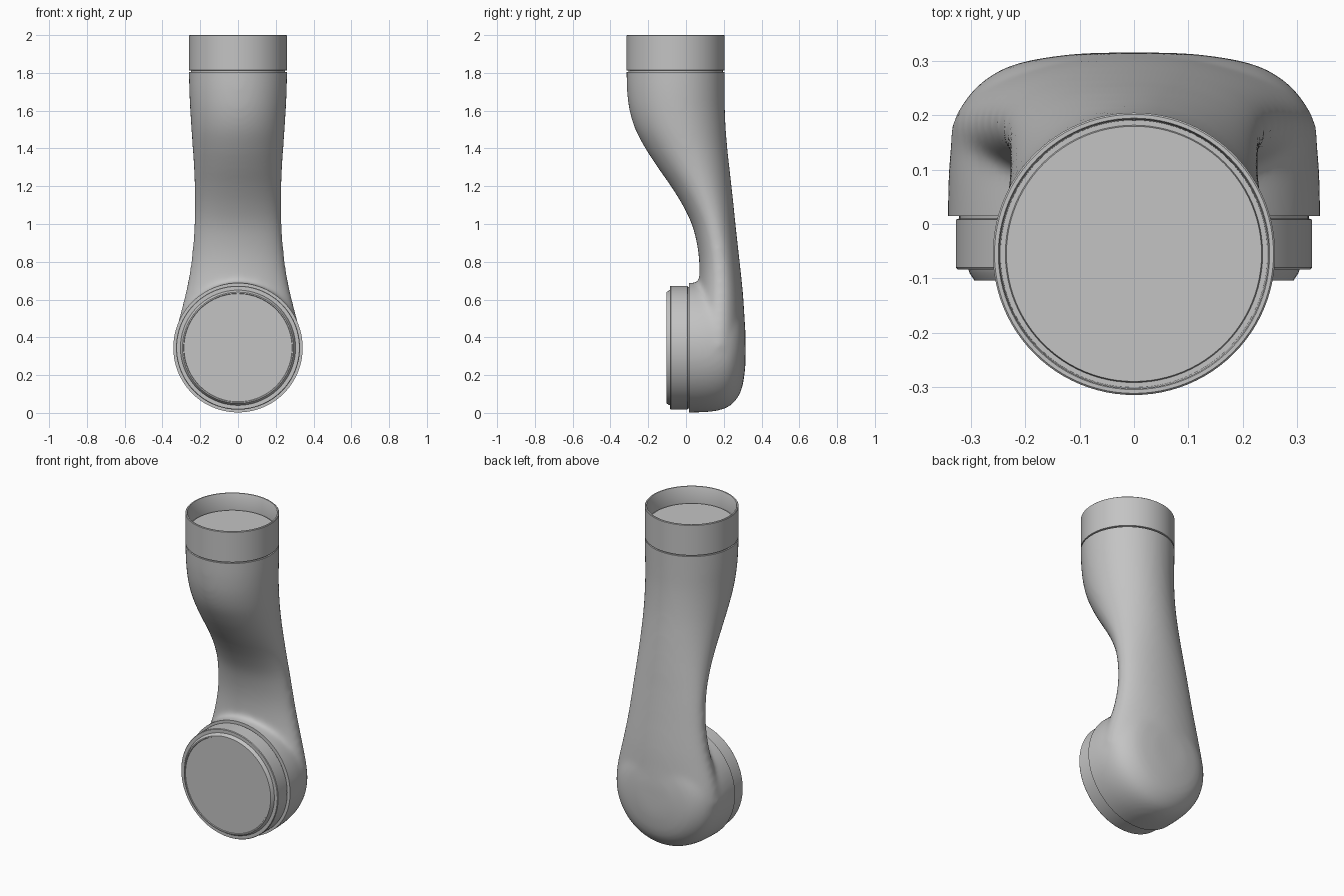
import bpy, bmesh, math
from mathutils import Vector, Matrix

cube = bpy.data.objects.get("Cube")
if cube:
    bpy.data.objects.remove(cube)

JOINT_Z = 0.345     # height of the round joint axis
COLLAR_Y = -0.055   # depth of the collar axis
SIDES = 96

grey = bpy.data.materials.new("satin_grey")
grey.use_nodes = True
GREY = (0.55, 0.55, 0.55, 1)
grey.diffuse_color = GREY
bsdf = next(n for n in grey.node_tree.nodes if n.type == "BSDF_PRINCIPLED")
bsdf.inputs["Base Color"].default_value = GREY


def skin(bm, rings):
    """Bridge a list of closed rings and cap both ends."""
    loops = [[bm.verts.new(p) for p in ring] for ring in rings]
    for a, b in zip(loops, loops[1:]):
        for i in range(len(a)):
            j = (i + 1) % len(a)
            bm.faces.new((a[i], a[j], b[j], b[i]))
    bm.faces.new(loops[0][::-1])
    bm.faces.new(loops[-1])


def angles():
    return [2 * math.pi * i / SIDES for i in range(SIDES)]


def lathe_y(bm, profile):
    """Revolve (radius, y) points around the joint axis."""
    skin(bm, [[(r * math.cos(a), y, JOINT_Z + r * math.sin(a)) for a in angles()]
              for r, y in profile])


def lathe_z(bm, profile):
    """Revolve (radius, z) points around the collar axis."""
    skin(bm, [[(r * math.cos(a), COLLAR_Y + r * math.sin(a), z) for a in angles()]
              for r, z in profile])


def smooth_path(points, steps=6):
    """Catmull-Rom interpolation through the points."""
    pts = [Vector(p) for p in points]
    pts = [pts[0] * 2 - pts[1]] + pts + [pts[-1] * 2 - pts[-2]]
    out = []
    for p0, p1, p2, p3 in zip(pts, pts[1:], pts[2:], pts[3:]):
        for k in range(steps):
            t = k / steps
            out.append(0.5 * (2 * p1 + (p2 - p0) * t
                              + (2 * p0 - 5 * p1 + 4 * p2 - p3) * t * t
                              + (3 * p1 - p0 - 3 * p2 + p3) * t ** 3))
    return out + [pts[-2]]


def shade(mesh):
    mesh.shade_smooth()
    mesh.set_sharp_from_angle(angle=math.radians(35))


def make(name, bm):
    bmesh.ops.recalc_face_normals(bm, faces=bm.faces[:])
    mesh = bpy.data.meshes.new(name)
    bm.to_mesh(mesh)
    bm.free()
    mesh.materials.append(grey)
    shade(mesh)
    obj = bpy.data.objects.new(name, mesh)
    bpy.context.collection.objects.link(obj)
    return obj


def add_box(bm, low, high):
    low, high = Vector(low), Vector(high)
    size = high - low
    bmesh.ops.create_cube(bm, size=1, matrix=Matrix.Translation((low + high) / 2)
                          @ Matrix.Diagonal((*size, 1)))


# Curved arm: (height, half width, front y, back y) for each section
sections = [
    (0.345, 0.340, 0.02, 0.315), (0.45, 0.325, 0.035, 0.313),
    (0.60, 0.287, 0.06, 0.304), (0.70, 0.265, 0.07, 0.295),
    (0.80, 0.249, 0.07, 0.284), (0.90, 0.239, 0.057, 0.273),
    (1.00, 0.232, 0.03, 0.262), (1.10, 0.229, -0.018, 0.252),
    (1.20, 0.230, -0.08, 0.241), (1.30, 0.234, -0.15, 0.230),
    (1.40, 0.240, -0.215, 0.219), (1.50, 0.247, -0.268, 0.211),
    (1.60, 0.253, -0.299, 0.206), (1.70, 0.258, -0.312, 0.205),
    (1.80, 0.260, -0.315, 0.205), (1.92, 0.260, -0.315, 0.205),
]
bm = bmesh.new()
skin(bm, [[(w * math.cos(a), (f + b) / 2 + (b - f) / 2 * math.sin(a), z)
           for a in angles()] for z, w, f, b in smooth_path(sections)])

# Domed joint cup, fused with the arm
dome = [(0.02, 0.316), (0.10, 0.314), (0.19, 0.302), (0.25, 0.282), (0.30, 0.243),
        (0.326, 0.195), (0.339, 0.13), (0.343, 0.05), (0.343, -0.08)]
lathe_y(bm, smooth_path(dome))
arm = make("curved_arm", bm)

# Cutter for the flat joint face and the flat upper end
bm = bmesh.new()
add_box(bm, (-0.6, -0.6, -0.2), (0.6, 0.015, 0.85))
add_box(bm, (-0.6, -0.6, 1.806), (0.6, 0.6, 2.2))
cutter = make("end_cutter", bm)
cutter.hide_render = True

remesh = arm.modifiers.new("fuse", "REMESH")
remesh.mode = "VOXEL"
remesh.voxel_size = 0.012
blend = arm.modifiers.new("blend", "SMOOTH")
blend.factor = 0.5
blend.iterations = 25
cut = arm.modifiers.new("cut", "BOOLEAN")
cut.operation = "DIFFERENCE"
cut.solver = "EXACT"
cut.object = cutter

# Bake the modifiers so the cut edges can be shaded sharp
graph = bpy.context.evaluated_depsgraph_get()
baked = bpy.data.meshes.new_from_object(arm.evaluated_get(graph))
arm.modifiers.clear()
arm.data = baked
baked.materials.clear()
baked.materials.append(grey)
for poly in baked.polygons:
    poly.material_index = 0
shade(baked)
bpy.data.objects.remove(cutter)

# Joint cap: seam, drum, stepped chamfer and a slightly recessed face
bm = bmesh.new()
lathe_y(bm, [(0.322, 0.03), (0.322, 0.010), (0.328, 0.008), (0.328, -0.080),
             (0.325, -0.084), (0.305, -0.084), (0.303, -0.090), (0.294, -0.104),
             (0.288, -0.104), (0.286, -0.099)])
make("joint_cap", bm)

# Upper collar: seam, open sleeve and inner floor
bm = bmesh.new()
lathe_z(bm, [(0.250, 1.79), (0.250, 1.812), (0.260, 1.814), (0.260, 1.997),
             (0.257, 2.0), (0.250, 2.0), (0.248, 1.997), (0.246, 1.895),
             (0.237, 1.895), (0.235, 1.902)])
make("upper_collar", bm)
